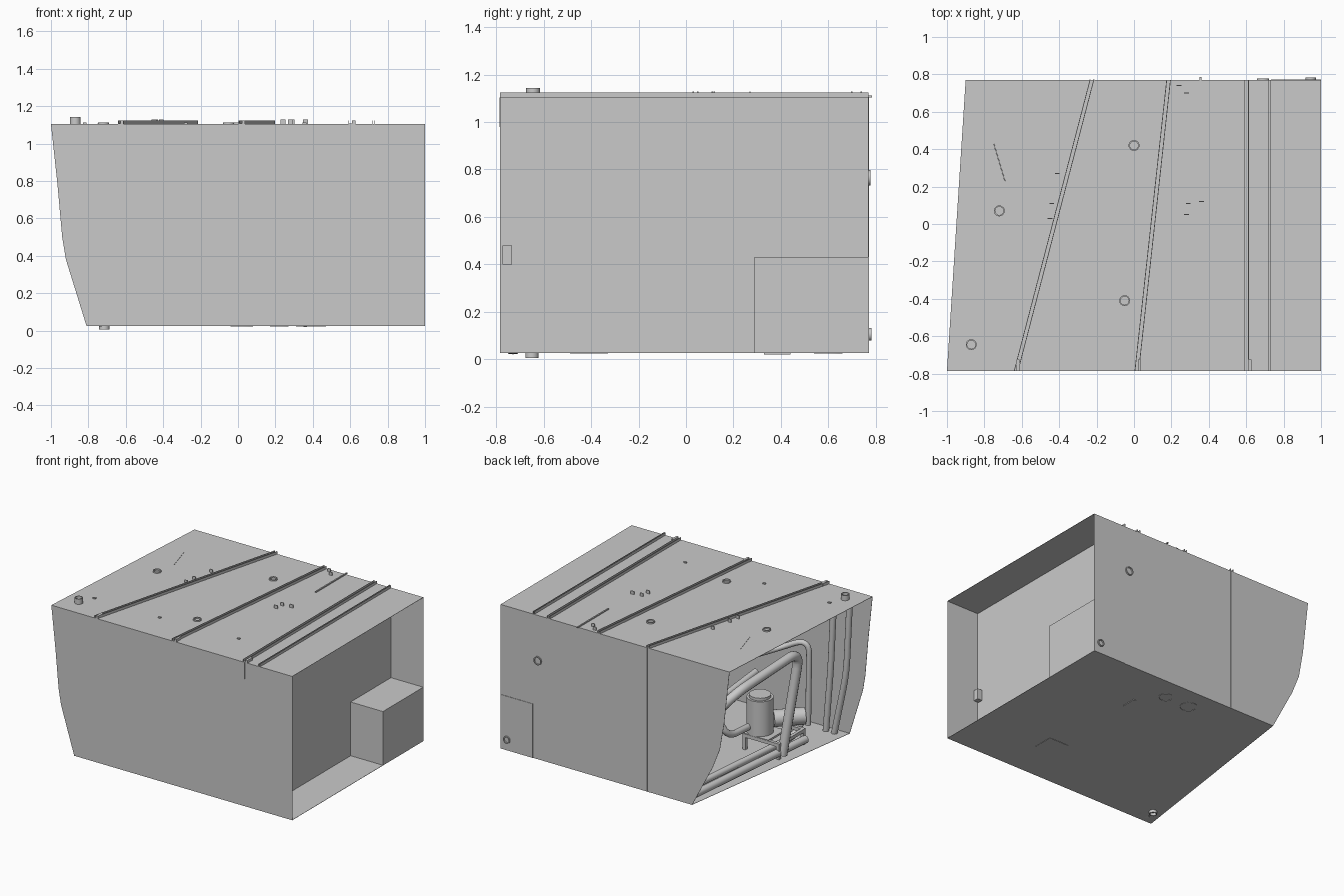
import bpy, bmesh, math
from mathutils import Vector

if "Cube" in bpy.data.objects:
    bpy.data.objects.remove(bpy.data.objects["Cube"])

COLOUR = (0.59, 0.59, 0.59, 1)
grey = bpy.data.materials.new("plain grey")
grey.use_nodes = True
grey.diffuse_color = COLOUR
grey.node_tree.nodes["Principled BSDF"].inputs["Base Color"].default_value = COLOUR

LEFT, FRONT, BACK = 1.0, -0.785, 0.77
FLOOR, ROOF, WALL = 0.025, 1.104, 0.732
RAIL = 0.02
SKIN = 0.002


def finish(name, bm, smooth=False):
    bmesh.ops.recalc_face_normals(bm, faces=bm.faces)
    mesh = bpy.data.meshes.new(name)
    bm.to_mesh(mesh)
    bm.free()
    obj = bpy.data.objects.new(name, mesh)
    bpy.context.collection.objects.link(obj)
    mesh.materials.append(grey)
    if smooth:
        bpy.ops.object.select_all(action='DESELECT')
        obj.select_set(True)
        bpy.context.view_layer.objects.active = obj
        bpy.ops.object.shade_smooth_by_angle()
    return obj


def panel(name, points, thickness):
    """Flat outline given a thickness vector."""
    bm = bmesh.new()
    near = [bm.verts.new(p) for p in points]
    far = [bm.verts.new(Vector(p) + Vector(thickness)) for p in points]
    bm.faces.new(near)
    bm.faces.new(far)
    for i in range(len(points)):
        j = (i + 1) % len(points)
        bm.faces.new((near[i], near[j], far[j], far[i]))
    return finish(name, bm)


def box(name, low, high):
    bm = bmesh.new()
    bmesh.ops.create_cube(bm, size=1)
    for v in bm.verts:
        v.co = [l + (c + 0.5) * (h - l) for c, l, h in zip(v.co, low, high)]
    return finish(name, bm)


def cylinder(name, start, end, radius, sides=20):
    a, b = Vector(start), Vector(end)
    bm = bmesh.new()
    bmesh.ops.create_cone(bm, cap_ends=True, segments=sides, radius1=radius, radius2=radius, depth=(b - a).length)
    turn = (b - a).to_track_quat('Z', 'Y')
    for v in bm.verts:
        v.co = turn @ v.co + (a + b) / 2
    return finish(name, bm, True)


def ring(name, start, end, radius, width=0.007):
    """Short open collar with a wall."""
    a, b = Vector(start), Vector(end)
    turn = (b - a).to_track_quat('Z', 'Y')
    bm = bmesh.new()
    n = 24
    loops = []
    for r, base in ((radius, a), (radius, b), (radius - width, b), (radius - width, a)):
        loops.append([bm.verts.new(base + turn @ Vector((r * math.cos(t), r * math.sin(t), 0)))
                      for t in (math.tau * i / n for i in range(n))])
    for k in range(4):
        p, q = loops[k], loops[(k + 1) % 4]
        for i in range(n):
            j = (i + 1) % n
            bm.faces.new((p[i], p[j], q[j], q[i]))
    return finish(name, bm, True)


def pipe(name, points, radius):
    """Round pipe whose path is softened at the bends."""
    pts = [Vector(p) for p in points]
    path = [pts[0]]
    for a, b, c in zip(pts, pts[1:], pts[2:]):
        r = min(0.12, (a - b).length / 2, (c - b).length / 2)
        p, q = b + (a - b).normalized() * r, b + (c - b).normalized() * r
        path += [p.lerp(b, t).lerp(b.lerp(q, t), t) for t in (i / 6 for i in range(7))]
    path.append(pts[-1])
    curve = bpy.data.curves.new(name, 'CURVE')
    curve.dimensions = '3D'
    curve.bevel_depth, curve.bevel_resolution, curve.use_fill_caps = radius, 4, True
    spline = curve.splines.new('POLY')
    spline.points.add(len(path) - 1)
    for s, p in zip(spline.points, path):
        s.co = (*p, 1)
    obj = bpy.data.objects.new(name, curve)
    bpy.context.collection.objects.link(obj)
    curve.materials.append(grey)


# Shell: end walls follow the hull curve, right side is open
front_curve = [(-1, ROOF), (-0.965, 0.78), (-0.94, 0.5), (-0.92, 0.38), (-0.81, FLOOR)]
back_curve = [(-0.9, ROOF), (-0.855, 0.7), (-0.82, 0.5), (-0.76, 0.35), (-0.59, FLOOR)]
for name, curve, y, t in (("front_wall", front_curve, FRONT, SKIN), ("back_wall", back_curve, BACK, -SKIN)):
    panel(name, [(x, y, z) for x, z in curve] + [(LEFT, y, FLOOR), (LEFT, y, ROOF)], (0, t, 0))
for name, z, fx, bx, t in (("roof", ROOF, -1, -0.9, -SKIN), ("floor", FLOOR, -0.81, -0.59, SKIN)):
    panel(name, [(fx, FRONT, z), (LEFT, FRONT, z), (LEFT, BACK, z), (bx, BACK, z)], (0, 0, t))

# Left recess: its wall stands proud of the roof; corner locker and bracket
box("recess_wall", (WALL - SKIN, FRONT, FLOOR), (WALL, BACK, ROOF + RAIL))
box("recess_wall_rim", (WALL - 0.012, FRONT, ROOF), (WALL - 0.009, BACK, ROOF + RAIL))
box("corner_locker", (WALL, 0.29, FLOOR), (LEFT, BACK + 0.003, 0.43))
box("recess_bracket", (WALL, FRONT + 0.01, 0.4), (WALL + 0.04, FRONT + 0.05, 0.48))

# Roof channel rails
for i, (x0, x1) in enumerate([(-0.63, -0.225), (0.015, 0.185), (0.602, 0.602)]):
    for side, dx, w, top in (("base", 0, 0.011, 0.003), ("right_lip", -0.01, 0.002, RAIL),
                             ("left_lip", 0.01, 0.002, RAIL)):
        panel(f"roof_rail_{i}_{side}",
              [(x0 + dx - w, FRONT, ROOF), (x0 + dx + w, FRONT, ROOF),
               (x1 + dx + w, BACK, ROOF), (x1 + dx - w, BACK, ROOF)], (0, 0, top))
for x in (-0.62, 0.03, 0.62):
    box("rail_end_block", (x - 0.008, FRONT, ROOF), (x + 0.008, FRONT + 0.06, ROOF + RAIL))
box("rail_drop", (0.598, FRONT - 0.002, 0.98), (0.606, FRONT, ROOF))
for x in (-0.235, -0.215):
    box("back_seam_strip", (x - 0.003, BACK, FLOOR), (x + 0.003, BACK + 0.002, ROOF))

# Roof fittings
ring("roof_vent", (-0.87, -0.645, ROOF), (-0.87, -0.645, 1.143), 0.029)
for x, y in ((-0.72, 0.07), (0, 0.42), (-0.05, -0.41)):
    ring("roof_collar", (x, y, ROOF), (x, y, ROOF + 0.01), 0.029)
for x, y in ((-0.44, 0.11), (-0.45, 0.03), (-0.41, 0.27), (0.29, 0.11), (0.28, 0.05),
             (0.36, 0.12), (0.24, 0.74), (0.28, 0.7)):
    box("roof_stub", (x - 0.013, y - 0.003, ROOF), (x + 0.013, y + 0.003, ROOF + 0.024))
for x, y in ((-0.82, -0.53), (-0.28, -0.53), (0.355, -0.5)):
    box("roof_cleat", (x - 0.01, y - 0.007, ROOF), (x + 0.01, y + 0.007, ROOF + 0.008))
box("roof_bar", (0.35, 0.41, ROOF), (0.36, BACK + 0.015, ROOF + 0.008))
cylinder("roof_rod", (-0.75, 0.43, ROOF), (-0.69, 0.23, ROOF), 0.002, 8)

# Back and underside fittings
ring("back_collar_high", (0.69, BACK, 0.765), (0.69, BACK + 0.009, 0.765), 0.032)
ring("back_collar_low", (0.945, BACK, 0.105), (0.945, BACK + 0.012, 0.105), 0.027)
ring("drain", (-0.715, -0.65, 0.005), (-0.715, -0.65, FLOOR), 0.028)
for x, r in ((0.22, 0.05), (0.02, 0.06)):
    ring("floor_hatch_rim", (x, 0.6, FLOOR - 0.002), (x, 0.6, FLOOR), r, 0.004)
box("floor_hatch", (0.31, -0.49, FLOOR - 0.002), (0.47, -0.33, FLOOR))
box("floor_cleat", (0.35, 0.33, FLOOR - 0.005), (0.37, 0.44, FLOOR))

# Pump on its stand
for x in (-0.65, -0.37):
    for y in (-0.46, -0.17):
        box("stand_leg", (x - 0.012, y - 0.012, FLOOR), (x + 0.012, y + 0.012, 0.14))
    box("stand_side", (x - 0.012, -0.47, 0.12), (x + 0.012, -0.16, 0.145))
for y in (-0.46, -0.17):
    box("stand_end", (-0.66, y - 0.012, 0.12), (-0.36, y + 0.012, 0.145))
box("stand_top", (-0.57, -0.36, 0.135), (-0.36, -0.16, 0.15))
cylinder("pump_body", (-0.44, -0.25, 0.15), (-0.44, -0.25, 0.41), 0.092, 32)
cylinder("pump_cap", (-0.44, -0.25, 0.41), (-0.44, -0.25, 0.43), 0.075, 32)
cylinder("motor", (-0.47, -0.36, 0.21), (-0.62, -0.52, 0.21), 0.06, 24)

# Pipework
pipe("arch_pipe", [(-0.66, -0.2, 0.05), (-0.72, -0.32, 0.8), (-0.66, 0.35, 0.72), (-0.5, 0.5, 0.5)], 0.034)
pipe("bilge_pipe_outer", [(-0.56, 0.7, 0.07), (-0.67, -0.46, 0.07)], 0.028)
pipe("bilge_pipe_inner", [(-0.47, 0.7, 0.07), (-0.58, -0.46, 0.07), (-0.6, -0.55, 0.2)], 0.024)
pipe("riser_pipe", [(-0.65, -0.52, 0.15), (-0.66, -0.52, 0.8), (-0.42, -0.45, 0.68), (-0.36, -0.1, 0.72)], 0.02)
pipe("pump_hose", [(-0.4, -0.2, 0.2), (-0.4, 0.1, 0.22), (-0.3, 0.1, 0.45), (-0.3, -0.4, 0.5)], 0.024)
pipe("thin_line", [(-0.55, 0.45, 0.04), (-0.48, 0.2, 0.08), (-0.55, 0.05, 0.04), (-0.5, -0.1, 0.04)], 0.006)
for i, (low, high) in enumerate(((-0.65, -0.72), (-0.72, -0.85))):
    pipe(f"front_stack_{i}", [(low, -0.73, FLOOR), (high + 0.03, -0.73, 0.5), (high, -0.73, ROOF - 0.01)], 0.022)
